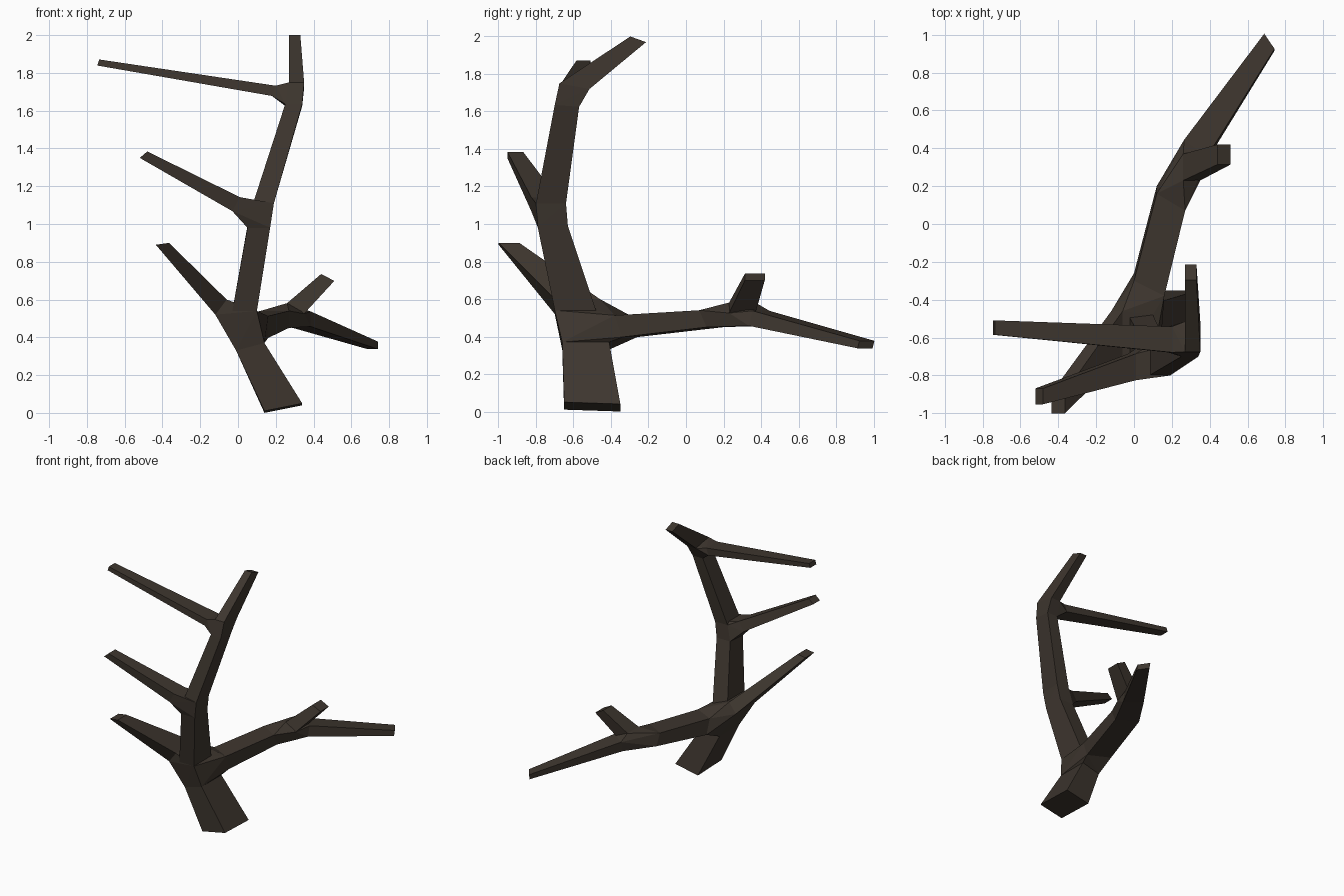
import bpy, bmesh
from mathutils import Vector

if "Cube" in bpy.data.objects:
    bpy.data.objects.remove(bpy.data.objects["Cube"])

bm = bmesh.new()


def ring(center, u, v):
    """Four-cornered cross-section: centre plus two half-width vectors."""
    c, u, v = Vector(center), Vector(u), Vector(v)
    return [bm.verts.new(c + a * u + b * v)
            for a, b in ((-1, -1), (1, -1), (1, 1), (-1, 1))]


def limb(a, b):
    """Four-sided tube between two cross-sections."""
    for i in range(4):
        j = (i + 1) % 4
        bm.faces.new((a[i], a[j], b[j], b[i]))


def fork(*rings):
    """Faceted knot joining several limbs, left open where the limbs attach."""
    copies = [[bm.verts.new(v.co) for v in r] for r in rings]
    verts = [v for r in copies for v in r]
    bmesh.ops.convex_hull(bm, input=verts)
    for r in copies:
        caps = [f for f in bm.faces if all(v in r for v in f.verts)]
        if len({v for f in caps for v in f.verts}) == 4:
            bmesh.ops.delete(bm, geom=caps, context='FACES_ONLY')


def twig(start, tip):
    limb(start, tip)
    bm.faces.new(tip)


# Trunk
base = ring((0.24, -0.50, 0.025), (0.10, 0, 0.02), (0, 0.15, -0.005))
trunk_top = ring((0.065, -0.535, 0.35), (0.075, 0, 0.02), (0, 0.125, 0))
bm.faces.new(base)
limb(base, trunk_top)

# Upright stem
stem_1 = ring((0.035, -0.59, 0.54), (0.065, 0, 0), (0, 0.11, 0))
stem_2 = ring((0.11, -0.71, 0.985), (0.06, 0, 0), (0, 0.08, 0.005))
stem_3 = ring((0.135, -0.72, 1.11), (0.055, 0, 0), (0, 0.08, 0))
stem_4 = ring((0.295, -0.635, 1.63), (0.045, 0, 0), (0, 0.065, -0.005))
stem_5 = ring((0.31, -0.595, 1.735), (0.04, 0, 0), (0, 0.08, -0.015))
stem_tip = ring((0.30, -0.255, 1.985), (0.03, 0, 0), (0, 0.042, -0.015))
limb(stem_1, stem_2)
limb(stem_3, stem_4)
twig(stem_5, stem_tip)

# Low, middle and high side twigs
low = ring((-0.09, -0.58, 0.56), (0, 0.12, 0), (0.03, 0, 0.04))
middle = ring((-0.01, -0.755, 1.105), (0, 0.07, 0), (0.02, 0, 0.037))
high = ring((0.19, -0.61, 1.705), (0, 0.068, 0), (0.01, 0, 0.027))
twig(low, ring((-0.40, -0.945, 0.895), (0, 0.055, 0), (0.035, 0, 0.005)))
twig(middle, ring((-0.50, -0.91, 1.367), (0, 0.042, 0), (0.02, 0, 0.017)))
twig(high, ring((-0.74, -0.547, 1.855), (0, 0.038, 0), (0.005, 0, 0.016)))

# Long rear branch, ending in two twigs
rear_1 = ring((0.08, -0.32, 0.455), (0.08, -0.04, 0), (0, -0.02, 0.058))
rear_2 = ring((0.195, 0.135, 0.495), (0.075, -0.045, 0), (0, -0.02, 0.045))
rear_3 = ring((0.325, 0.39, 0.497), (0.06, -0.045, 0), (0, 0.01, 0.04))
spur = ring((0.305, 0.30, 0.553), (0, 0.07, 0), (0.045, 0, -0.028))
limb(rear_1, rear_2)
twig(rear_3, ring((0.715, 0.96, 0.357), (0.027, -0.04, 0), (0, 0.005, 0.02)))
twig(spur, ring((0.475, 0.367, 0.717), (0, 0.053, 0), (0.035, 0, -0.018)))

# Knots where limbs divide
fork(trunk_top, stem_1, low, rear_1)
fork(stem_2, stem_3, middle)
fork(stem_4, stem_5, high)
fork(rear_2, rear_3, spur)

# Weld into one flat-shaded mesh
bmesh.ops.remove_doubles(bm, verts=bm.verts[:], dist=0.0005)
bmesh.ops.delete(bm, geom=[v for v in bm.verts if not v.link_faces], context='VERTS')
bmesh.ops.recalc_face_normals(bm, faces=bm.faces[:])
mesh = bpy.data.meshes.new("bare_branch")
bm.to_mesh(mesh)
bm.free()

bark = bpy.data.materials.new("dark_bark")
bark.diffuse_color = (0.048, 0.037, 0.028, 1)
bark.use_nodes = True
bark.node_tree.nodes["Principled BSDF"].inputs["Base Color"].default_value = bark.diffuse_color
mesh.materials.append(bark)
bpy.context.collection.objects.link(bpy.data.objects.new("bare_branch", mesh))
